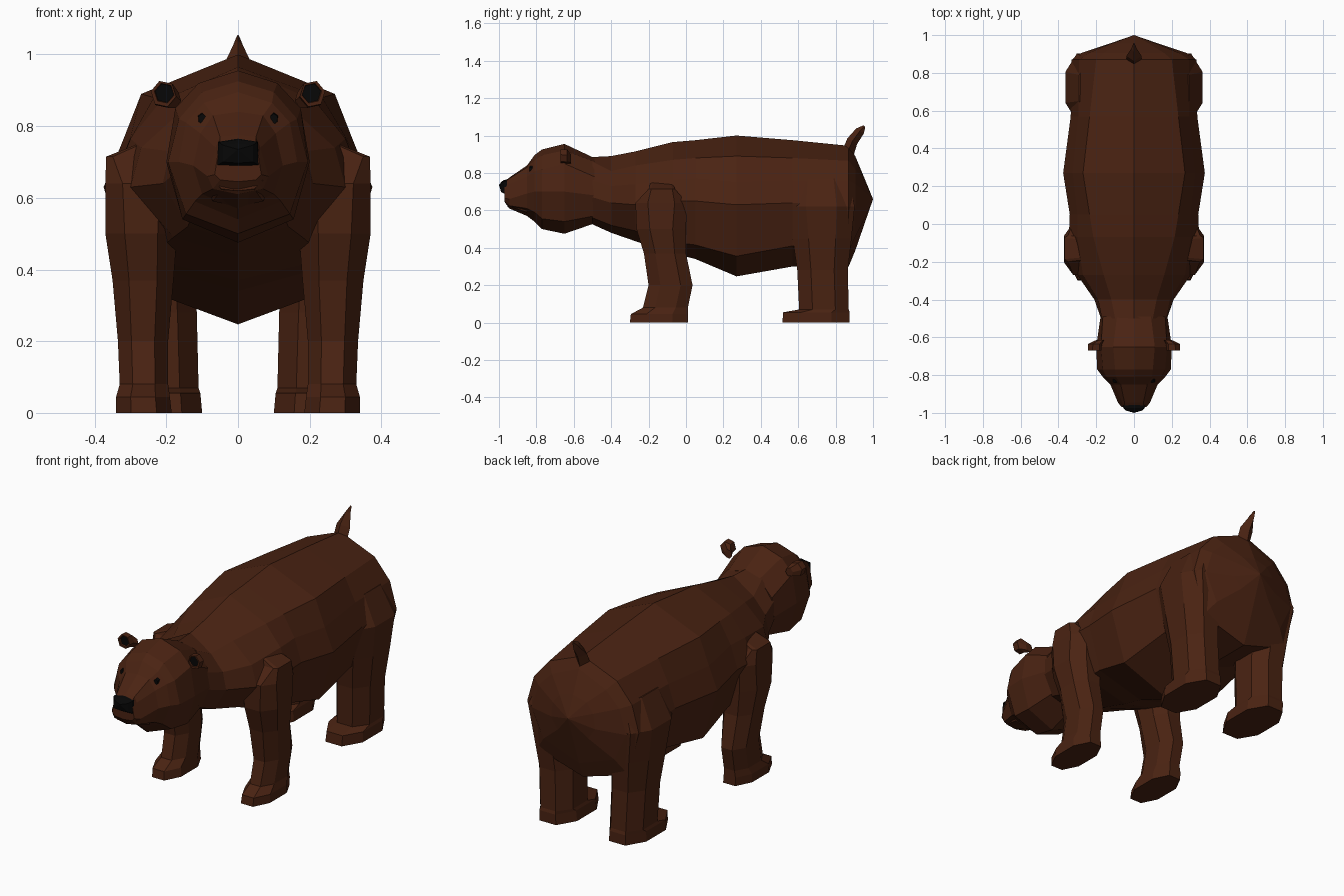
import bpy, bmesh, math


def material(name, rgb):
    m = bpy.data.materials.new(name)
    m.diffuse_color = (*rgb, 1)
    return m


FUR = material("brown_fur", (0.068, 0.0165, 0.006))
DARK = material("black_skin", (0.002, 0.002, 0.002))


def loft(name, rings, mat=FUR, tip=None, mirror=False):
    """Skin a list of closed rings, capping both ends (or closing to a tip)."""
    bm = bmesh.new()
    loops = [[bm.verts.new(p) for p in r] for r in rings]
    n = len(loops[0])
    for a, b in zip(loops, loops[1:]):
        for i in range(n):
            bm.faces.new((a[i], a[(i + 1) % n], b[(i + 1) % n], b[i]))
    bm.faces.new(loops[0])
    if tip:
        t = bm.verts.new(tip)
        for i in range(n):
            bm.faces.new((loops[-1][i], loops[-1][(i + 1) % n], t))
    else:
        bm.faces.new(loops[-1])
    bmesh.ops.recalc_face_normals(bm, faces=bm.faces)
    me = bpy.data.meshes.new(name)
    bm.to_mesh(me)
    bm.free()
    me.materials.append(mat)
    ob = bpy.data.objects.new(name, me)
    bpy.context.collection.objects.link(ob)
    if mirror:
        ob.modifiers.new("mirror", 'MIRROR').use_mirror_merge = False
    return ob


def section(y, top, bottom, *side):
    """Left-right symmetric cross-section at y from half-profile points (x, z)."""
    right = [(x, y, z) for x, z in side]
    left = [(-x, y, z) for x, z in reversed(side)]
    return [(0, y, top)] + right + [(0, y, bottom)] + left


def octagon(z, x0, x1, y0, y1, c=0.27):
    """Corner-cut rectangle at height z."""
    dx, dy = (x1 - x0) * c, (y1 - y0) * c
    return [(x0 + dx, y0, z), (x1 - dx, y0, z), (x1, y0 + dy, z), (x1, y1 - dy, z),
            (x1 - dx, y1, z), (x0 + dx, y1, z), (x0, y1 - dy, z), (x0, y0 + dy, z)]


def hexagon(cx, y, cz, rx, rz, turn=0.2):
    return [(cx + rx * math.cos(k * math.pi / 3 + turn), y,
             cz + rz * math.sin(k * math.pi / 3 + turn)) for k in range(6)]


# Body: neck to rump
loft("body", [
    section(-.50, .885, .525, (.10, .86), (.17, .76), (.175, .67), (.125, .56)),
    section(-.40, .89, .48, (.12, .81), (.19, .73), (.21, .64), (.14, .52)),
    section(-.27, .915, .435, (.16, .84), (.27, .74), (.30, .63), (.18, .49)),
    section(-.07, .965, .37, (.215, .87), (.30, .765), (.345, .65), (.25, .43)),
    section(.05, .975, .34, (.235, .88), (.30, .77), (.34, .65), (.27, .415)),
    section(.27, 1.0, .247, (.27, .89), (.325, .75), (.375, .63), (.29, .355)),
    section(.57, .975, .30, (.235, .88), (.295, .76), (.335, .64), (.27, .41)),
    section(.87, .945, .30, (.20, .865), (.29, .76), (.33, .62), (.27, .38)),
    section(.905, .89, .385, (.16, .82), (.24, .74), (.28, .61), (.21, .46)),
    section(.955, .77, .53, (.08, .75), (.12, .70), (.13, .62), (.09, .56)),
], tip=(0, 1.0, .66))

# Head: neck joint, skull, brow, muzzle
loft("head", [
    section(-.49, .88, .53, (.09, .86), (.165, .78), (.177, .68), (.13, .57)),
    section(-.65, .955, .475, (.11, .92), (.175, .85), (.20, .70), (.155, .54)),
    section(-.77, .925, .50, (.10, .895), (.165, .82), (.195, .70), (.145, .555)),
    section(-.81, .895, .54, (.095, .865), (.145, .81), (.165, .70), (.12, .59)),
    section(-.85, .84, .57, (.07, .83), (.105, .78), (.125, .69), (.10, .61)),
    section(-.945, .775, .61, (.05, .77), (.062, .74), (.085, .66), (.07, .625)),
    section(-.97, .755, .645, (.05, .75), (.058, .71), (.065, .665), (.05, .65)),
])

# Nose
loft("nose", [
    section(-.958, .765, .69, (.055, .757), (.06, .69)),
    section(-.974, .762, .69, (.054, .755), (.056, .692)),
    section(-.988, .752, .697, (.042, .747), (.042, .70)),
], DARK, tip=(0, -1.0, .735))

# Lower lip
loft("lower_lip", [
    section(-.85, .65, .575, (.09, .64), (.07, .59)),
    section(-.955, .655, .62, (.07, .65), (.045, .625)),
])

# Front legs with paws, rounding into the shoulder
loft("front_legs", [
    octagon(0, .185, .34, -.30, .01),
    octagon(.045, .19, .34, -.295, .01),
    octagon(.08, .195, .33, -.23, .01),
    octagon(.20, .195, .335, -.20, .035),
    octagon(.37, .18, .35, -.225, .0),
    octagon(.50, .17, .37, -.265, .0),
    octagon(.64, .17, .37, -.27, .005, .24),
    octagon(.715, .18, .368, -.20, -.06, .1),
    octagon(.75, .18, .28, -.19, -.07, .1),
], mirror=True)

# Hind legs with paws, merging into the rump
loft("hind_legs", [
    octagon(0, .10, .31, .515, .875),
    octagon(.055, .105, .31, .52, .875),
    octagon(.07, .11, .305, .605, .87),
    octagon(.28, .115, .315, .595, .865),
    octagon(.45, .12, .34, .57, .885),
    octagon(.62, .14, .363, .545, .902),
    octagon(.77, .12, .29, .57, .87),
], mirror=True)

# Ears with dark hollows
loft("ears", [
    hexagon(.18, -.615, .875, .022, .025),
    hexagon(.206, -.635, .888, .037, .039),
    hexagon(.208, -.67, .89, .036, .038),
    hexagon(.206, -.67, .892, .028, .029),
    hexagon(.204, -.652, .892, .024, .025),
], mirror=True)
loft("ear_hollows", [
    hexagon(.205, -.652, .892, .026, .027),
    hexagon(.205, -.662, .892, .027, .028),
], DARK, mirror=True)

# Eyes
loft("eyes", [
    hexagon(.10, -.81, .822, .014, .018, .5),
    hexagon(.10, -.838, .820, .011, .015, .5),
], DARK, mirror=True)

# Tail: upright stub with a blunt point
loft("tail", [
    [(0, .84, .93), (.04, .87, .925), (0, .895, .89), (-.04, .87, .925)],
    [(0, .863, .985), (.04, .89, .97), (0, .915, .955), (-.04, .89, .97)],
    [(0, .91, 1.038), (.014, .93, 1.025), (0, .95, 1.01), (-.014, .93, 1.025)],
    [(0, .95, 1.055), (.004, .955, 1.05), (0, .958, 1.04), (-.004, .955, 1.05)],
])
